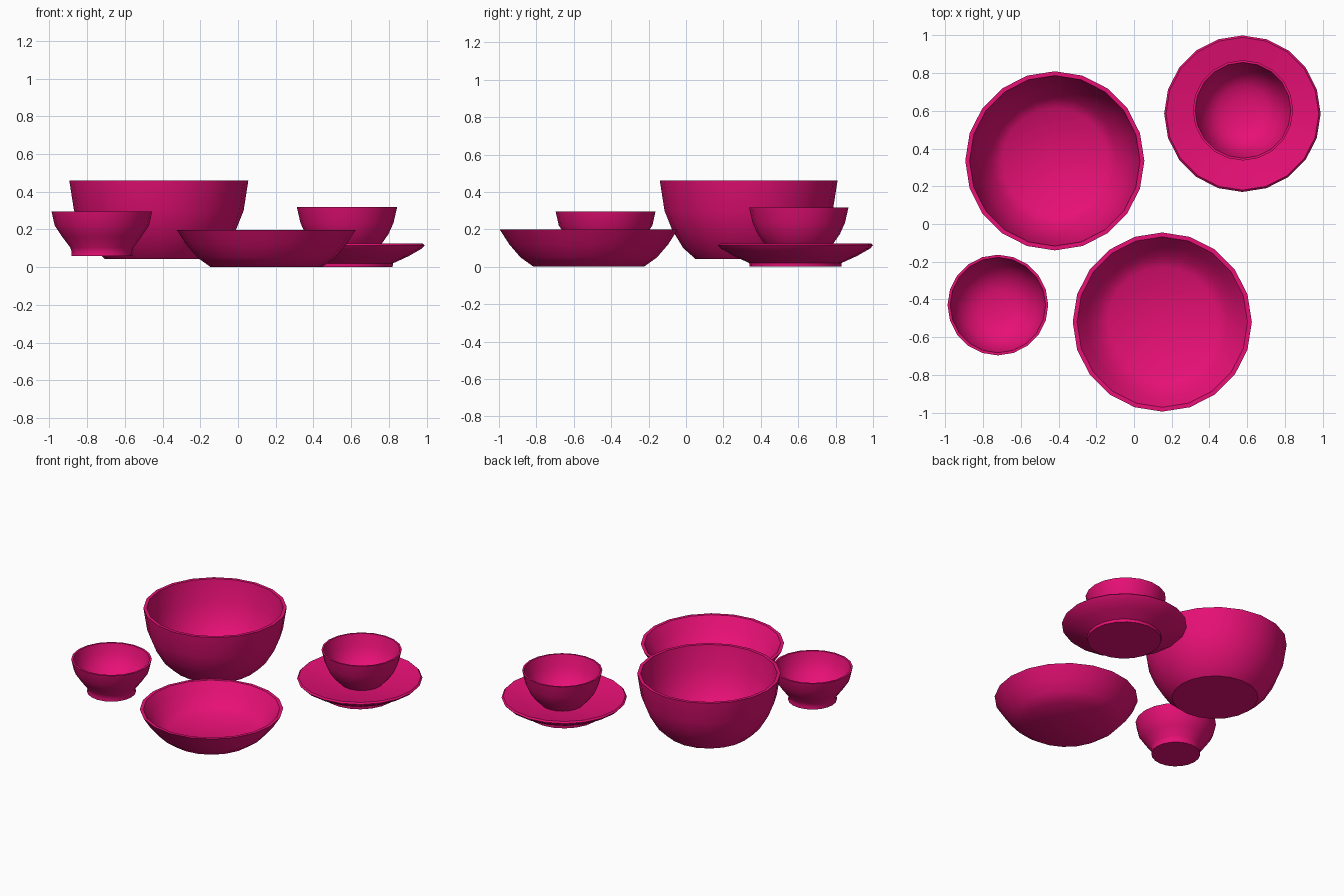
import bpy
import bmesh
from math import cos, sin, tau, radians

cube = bpy.data.objects.get("Cube")
if cube:
    bpy.data.objects.remove(cube, do_unlink=True)

SIDES = 20

# One glazed pink for all pieces
pink = bpy.data.materials.new("pink_glaze")
pink.use_nodes = True
colour = (0.80, 0.005, 0.18, 1)
pink.diffuse_color = colour
pink.node_tree.nodes["Principled BSDF"].inputs["Base Color"].default_value = colour


def lathe(name, centre, profile):
    """Turn a (radius, height) profile that starts and ends on the axis."""
    bm = bmesh.new()
    rings = []
    for r, z in profile:
        count = SIDES if r > 0 else 1
        rings.append([bm.verts.new((r * cos(tau * i / SIDES), r * sin(tau * i / SIDES), z))
                      for i in range(count)])
    for low, high in zip(rings, rings[1:]):
        for i in range(SIDES):
            j = (i + 1) % SIDES
            if len(low) == 1:
                bm.faces.new((low[0], high[j], high[i]))
            elif len(high) == 1:
                bm.faces.new((low[i], low[j], high[0]))
            else:
                bm.faces.new((low[i], low[j], high[j], high[i]))
    bmesh.ops.recalc_face_normals(bm, faces=bm.faces)
    mesh = bpy.data.meshes.new(name)
    bm.to_mesh(mesh)
    bm.free()
    mesh.materials.append(pink)
    obj = bpy.data.objects.new(name, mesh)
    obj.location = (*centre, 0)
    bpy.context.collection.objects.link(obj)
    bpy.ops.object.select_all(action="DESELECT")
    obj.select_set(True)
    bpy.context.view_layer.objects.active = obj
    bpy.ops.object.shade_smooth_by_angle(angle=radians(40))
    return obj


# Profiles run along the outside, over the rim and down the inside
lathe("large_bowl", (-0.42, 0.335), [
    (0, 0.042), (0.285, 0.042), (0.35, 0.10), (0.41, 0.20), (0.45, 0.30), (0.475, 0.46),
    (0.452, 0.46), (0.428, 0.31), (0.39, 0.21), (0.335, 0.12), (0.28, 0.075), (0, 0.065)])

lathe("shallow_bowl", (0.15, -0.52), [
    (0, 0), (0.295, 0), (0.365, 0.05), (0.425, 0.12), (0.475, 0.198),
    (0.452, 0.198), (0.405, 0.13), (0.35, 0.065), (0.29, 0.03), (0, 0.022)])

lathe("footed_bowl", (-0.722, -0.43), [
    (0, 0.058), (0.162, 0.058), (0.16, 0.08), (0.167, 0.103), (0.21, 0.16), (0.25, 0.22),
    (0.267, 0.295), (0.253, 0.295), (0.236, 0.225), (0.20, 0.165), (0.14, 0.115),
    (0.08, 0.098), (0, 0.093)])

lathe("saucer", (0.575, 0.585), [
    (0, 0), (0.245, 0), (0.247, 0.02), (0.33, 0.058), (0.40, 0.098), (0.415, 0.115),
    (0.405, 0.125), (0.30, 0.105), (0.18, 0.085), (0, 0.08)])

lathe("cup", (0.578, 0.603), [
    (0, 0.08), (0.14, 0.08), (0.185, 0.125), (0.22, 0.175), (0.247, 0.235), (0.266, 0.318),
    (0.254, 0.318), (0.233, 0.237), (0.207, 0.182), (0.172, 0.14), (0.13, 0.113),
    (0.07, 0.098), (0, 0.093)])
